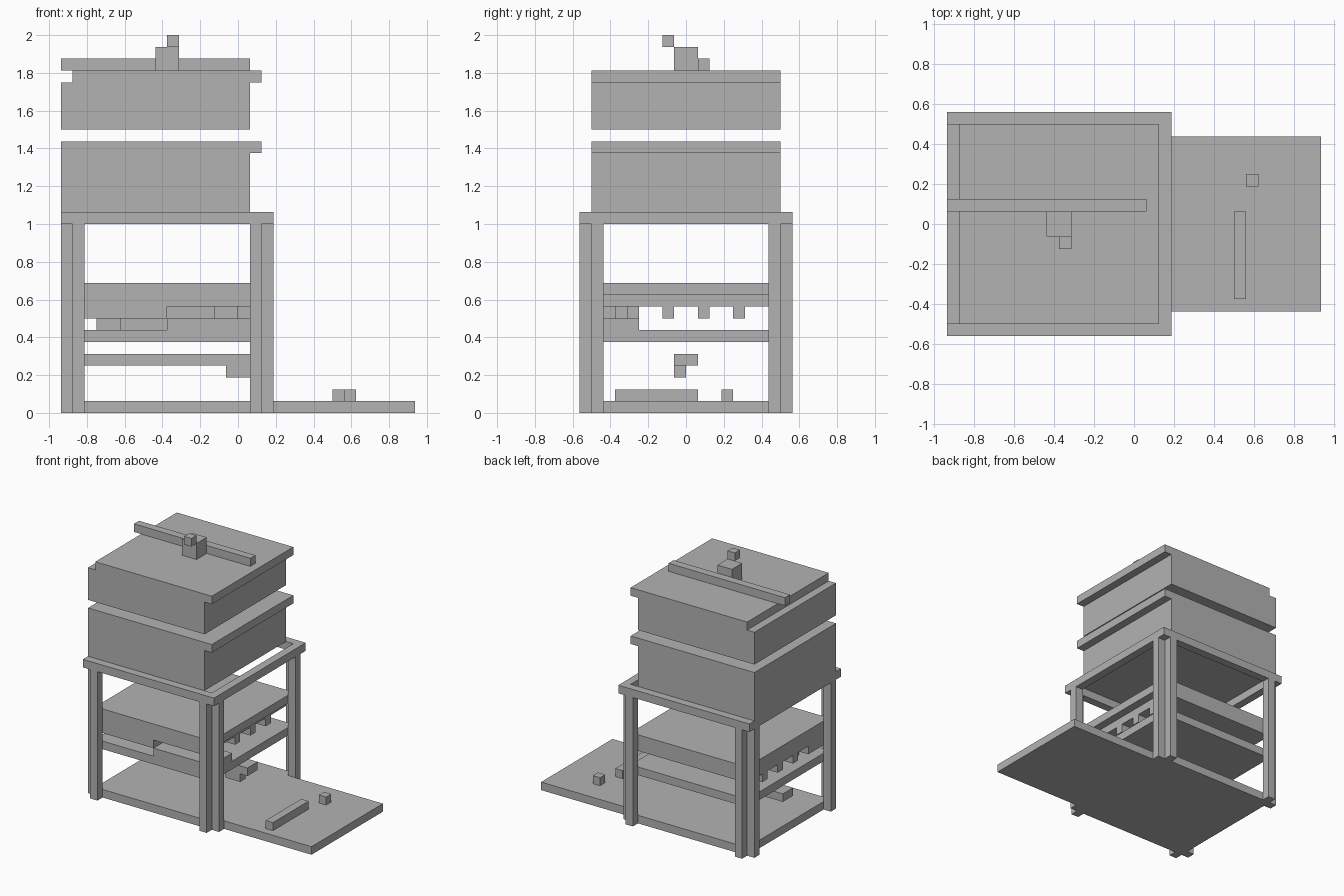
import bpy

U = 1 / 16  # one block of the modelling grid

cube = bpy.data.objects.get("Cube")
if cube:
    bpy.data.objects.remove(cube, do_unlink=True)

grey = bpy.data.materials.new("plain_grey")
grey.use_nodes = True
grey.diffuse_color = (0.45, 0.45, 0.45, 1)
grey.node_tree.nodes["Principled BSDF"].inputs["Base Color"].default_value = grey.diffuse_color


def box(name, x, y, z):
    """Box from (low, high) spans given in grid blocks."""
    spans = (x, y, z)
    bpy.ops.mesh.primitive_cube_add(size=1, location=[U * (a + b) / 2 for a, b in spans])
    ob = bpy.context.object
    ob.name = name
    for v in ob.data.vertices:
        for i, (a, b) in enumerate(spans):
            v.co[i] *= U * (b - a)
    ob.data.materials.append(grey)
    return ob


INNER_X, INNER_Y = (-14, 2), (-8, 8)   # plan inside the frame
SHIFT_X = (-15, 1)                     # plan of the offset boxes
MID_X = -6                             # centre line of the frame

# Frame: paired corner posts, touching along an edge, and a top rim
for sx, side in ((-1, "right"), (1, "left")):
    for sy, end in ((-1, "front"), (1, "back")):
        def across(a, b):
            return tuple(sorted((MID_X + sx * a, MID_X + sx * b)))

        def along(a, b):
            return tuple(sorted((sy * a, sy * b)))

        box(f"{end}_{side}_post_inner", across(7, 8), along(8, 9), (0, 16))
        box(f"{end}_{side}_post_outer", across(8, 9), along(7, 8), (0, 16))
    box(f"{side}_rim", across(8, 9), (-9, 9), (16, 17))
for sy, end in ((-1, "front"), (1, "back")):
    box(f"{end}_rim", INNER_X, tuple(sorted((8 * sy, 9 * sy))), (16, 17))

# Base plate with its side platform
box("base_plate", INNER_X, INNER_Y, (0, 1))
box("side_platform", (2, 15), (-7, 7), (0, 1))
box("platform_bar", (8, 9), (-6, 1), (1, 2))
box("platform_knob", (9, 10), (3, 4), (1, 2))

# Hanging beam with hook
box("beam", INNER_X, (-1, 1), (4, 5))
box("beam_hook", (-1, 1), (-1, 0), (3, 4))

# Shelves, with runners and interlocking steps between them
box("lower_shelf", INNER_X, INNER_Y, (6, 7))
box("upper_shelf_core", (-14, 1), INNER_Y, (9, 10))
box("upper_shelf_top", INNER_X, INNER_Y, (10, 11))
for y in (-2, 1, 4):
    box("shelf_runner", (-14, 1), (y, y + 1), (8, 9))
for reach, y in ((0, (-8, -6)), (4, (-6, -5)), (6, (-5, -4))):
    box("upper_step", (-14, MID_X + reach), y, (8, 9))
    box("lower_step", (MID_X - reach, 2), y, (7, 8))

# Stacked boxes with offset lids
box("lower_box", SHIFT_X, INNER_Y, (17, 23))
box("lower_box_lip", (1, 2), INNER_Y, (22, 23))
box("upper_box", SHIFT_X, INNER_Y, (24, 28))
box("upper_box_lid", INNER_X, INNER_Y, (28, 29))

# Lid fittings
box("lid_bar", SHIFT_X, (1, 2), (29, 30))
box("lid_block", (-7, -5), (-1, 1), (29, 31))
box("lid_knob", (-6, -5), (-2, -1), (31, 32))
